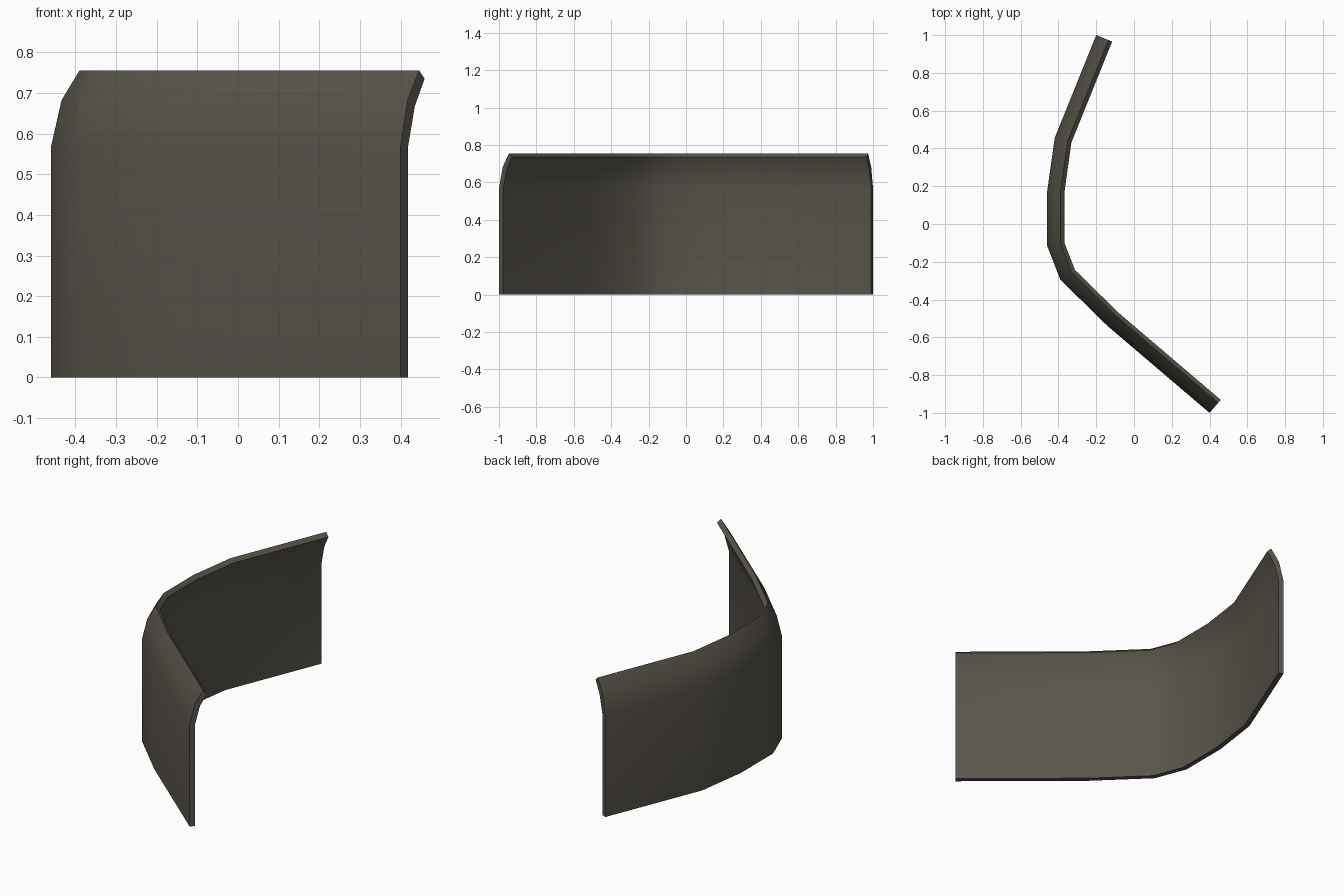
import bpy, bmesh
from mathutils import Vector

if "Cube" in bpy.data.objects:
    bpy.data.objects.remove(bpy.data.objects["Cube"])

# plan of the wall's outer foot, from the front end to the back end
PATH = [(0.40, -1.0), (-0.14, -0.54), (-0.39, -0.295), (-0.46, -0.115),
        (-0.46, 0.17), (-0.42, 0.455), (-0.20, 1.0)]
# cross-section: (inward offset, height), leaning inward at the top
PROFILE = [(0, 0), (0, 0.567), (0.026, 0.682), (0.07, 0.755),
           (0.091, 0.735), (0.054, 0.668), (0.028, 0.567), (0.028, 0)]


def inward(a, b):
    d = (b - a).normalized()
    return Vector((d.y, -d.x))


pts = [Vector(p) for p in PATH]
normals = [inward(a, b) for a, b in zip(pts, pts[1:])]
bm = bmesh.new()
rings = []
for i, p in enumerate(pts):
    n0 = normals[max(i - 1, 0)]
    n1 = normals[min(i, len(normals) - 1)]
    mitre = (n0 + n1) / (1 + n0.dot(n1))
    rings.append([bm.verts.new((p.x + mitre.x * o, p.y + mitre.y * o, z))
                  for o, z in PROFILE])

# skin between rings, plus end caps
n = len(PROFILE)
for r0, r1 in zip(rings, rings[1:]):
    for j in range(n):
        k = (j + 1) % n
        bm.faces.new((r0[j], r0[k], r1[k], r1[j]))
for r in (rings[0], rings[-1]):
    for j in range(n // 2 - 1):
        bm.faces.new((r[j], r[j + 1], r[n - 2 - j], r[n - 1 - j]))
bmesh.ops.recalc_face_normals(bm, faces=bm.faces)

mesh = bpy.data.meshes.new("curved_wall")
bm.to_mesh(mesh)
bm.free()
wall = bpy.data.objects.new("curved_wall", mesh)
bpy.context.collection.objects.link(wall)

# single dark brown-grey colour
mat = bpy.data.materials.new("dark_brown_grey")
mat.diffuse_color = (0.1, 0.09, 0.07, 1)
mat.use_nodes = True
mat.node_tree.nodes["Principled BSDF"].inputs["Base Color"].default_value = mat.diffuse_color
mesh.materials.append(mat)

bpy.context.view_layer.objects.active = wall
wall.select_set(True)
bpy.ops.object.shade_smooth_by_angle(angle=0.7)
